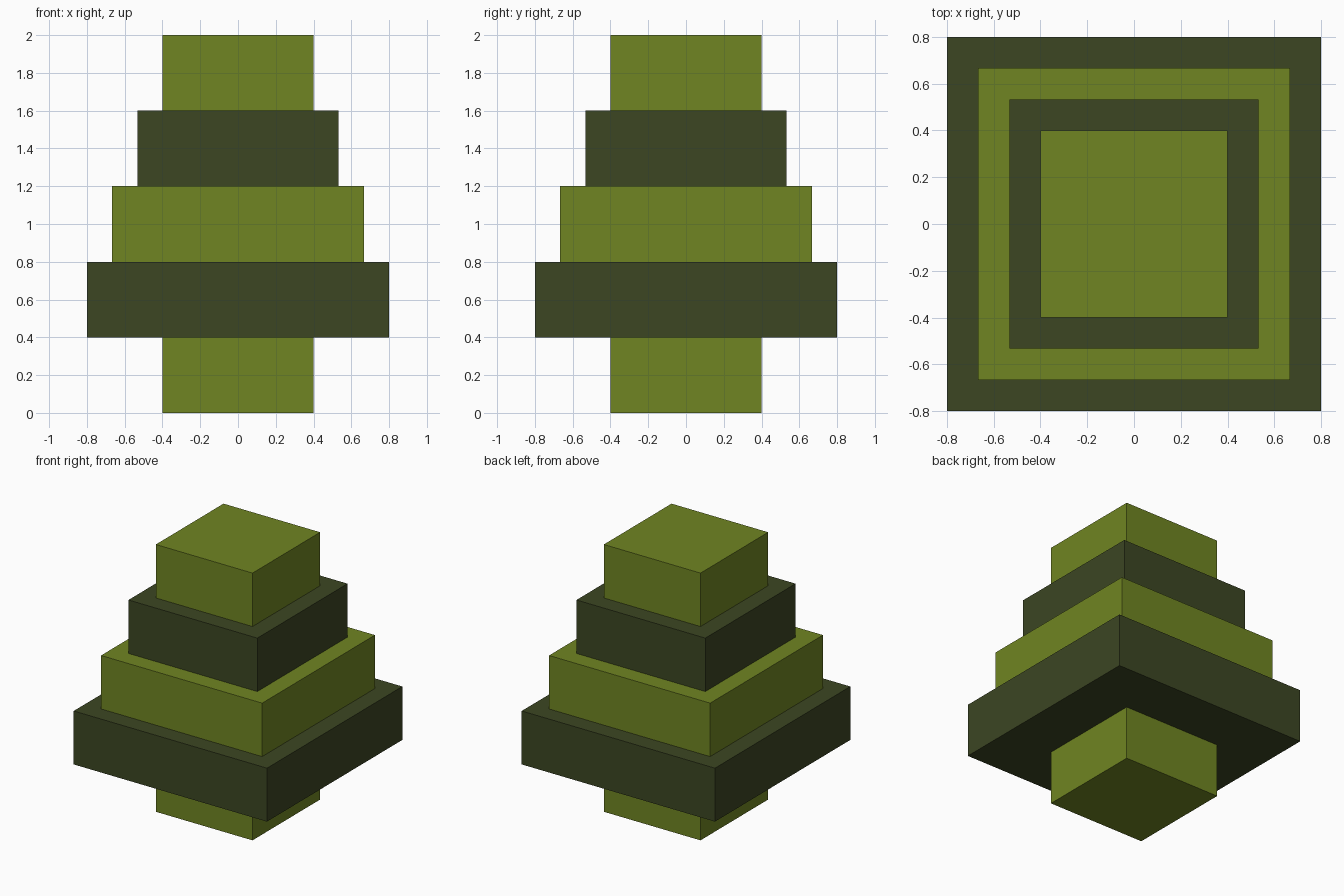
import bpy

if "Cube" in bpy.data.objects:
    bpy.data.objects.remove(bpy.data.objects["Cube"])


def make_material(name, color):
    mat = bpy.data.materials.new(name)
    mat.diffuse_color = (*color, 1.0)
    mat.use_nodes = True
    mat.node_tree.nodes["Principled BSDF"].inputs["Base Color"].default_value = mat.diffuse_color
    return mat


light = make_material("olive_green", (0.162, 0.235, 0.016))
dark = make_material("dark_green", (0.045, 0.061, 0.0165))

TIER_HEIGHT = 0.4

# Stacked square tiers, bottom to top: name, width, material
tiers = [
    ("trunk", 0.8, light),
    ("lowest_tier", 1.6, dark),
    ("lower_middle_tier", 4 / 3, light),
    ("upper_middle_tier", 3.2 / 3, dark),
    ("top_tier", 0.8, light),
]

for i, (name, width, mat) in enumerate(tiers):
    bpy.ops.mesh.primitive_cube_add(size=1, location=(0, 0, (i + 0.5) * TIER_HEIGHT))
    tier = bpy.context.object
    tier.name = name
    tier.scale = (width, width, TIER_HEIGHT)
    bpy.ops.object.transform_apply(location=False, rotation=False, scale=True)
    tier.data.materials.append(mat)
